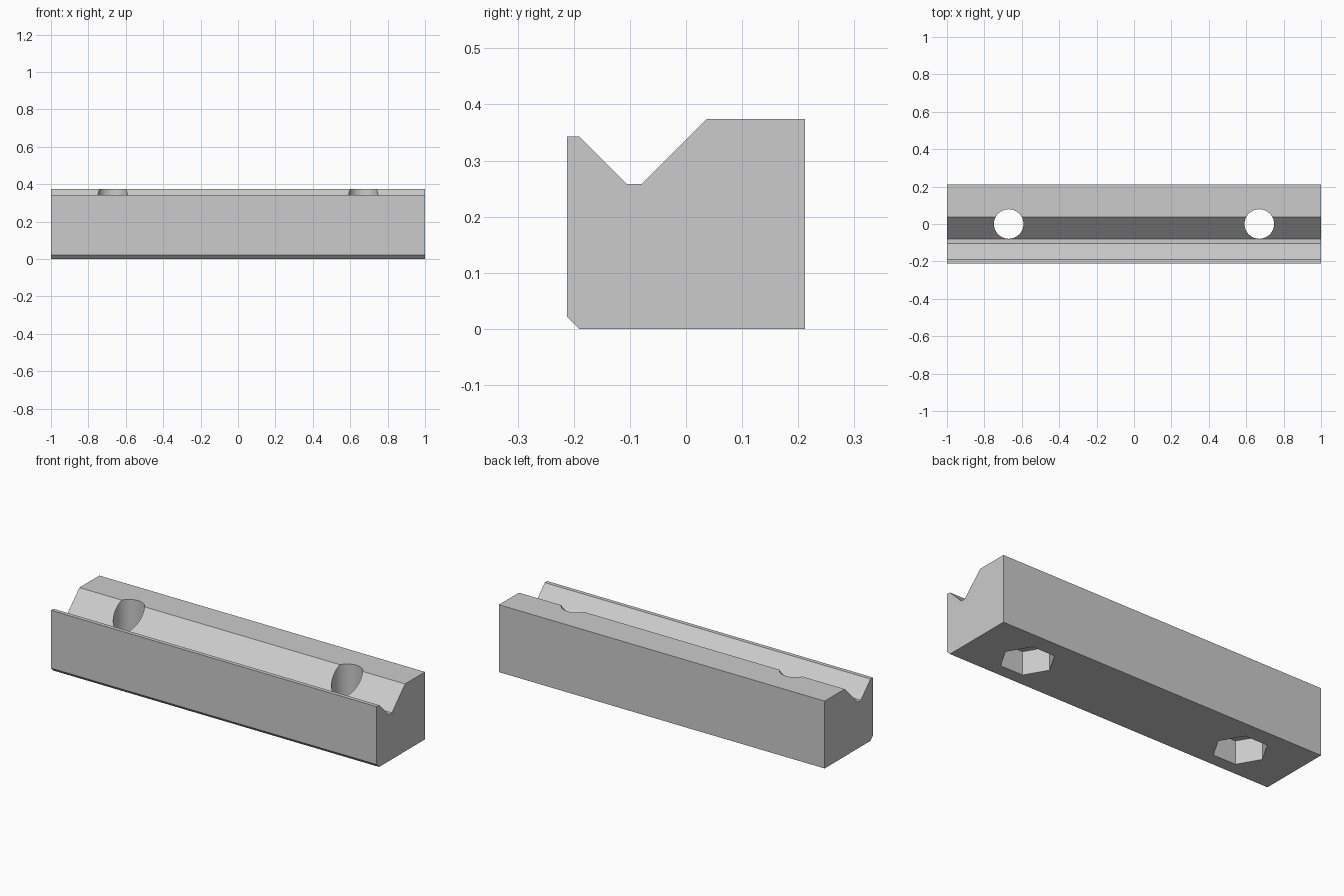
import bpy, bmesh, math

cube = bpy.data.objects.get("Cube")
if cube:
    bpy.data.objects.remove(cube, do_unlink=True)

# Single grey material
grey = bpy.data.materials.new("light_grey")
grey.use_nodes = True
colour = (0.6, 0.6, 0.6, 1)
grey.diffuse_color = colour
grey.node_tree.nodes["Principled BSDF"].inputs["Base Color"].default_value = colour


def prism(name, outline, depth):
    """Extrude a closed outline of 3D points along the vector depth."""
    bm = bmesh.new()
    base = bm.faces.new([bm.verts.new(p) for p in outline])
    side = bmesh.ops.extrude_face_region(bm, geom=[base], use_keep_orig=True)
    moved = [v for v in side["geom"] if isinstance(v, bmesh.types.BMVert)]
    bmesh.ops.translate(bm, verts=moved, vec=depth)
    bmesh.ops.recalc_face_normals(bm, faces=bm.faces)
    mesh = bpy.data.meshes.new(name)
    bm.to_mesh(mesh)
    bm.free()
    mesh.materials.append(grey)
    obj = bpy.data.objects.new(name, mesh)
    bpy.context.collection.objects.link(obj)
    return obj


def ring(x, z, radius, sides):
    turn = math.tau / sides
    return [(x + radius * math.cos(i * turn), radius * math.sin(i * turn), z)
            for i in range(sides)]


# Bar with a flat-bottomed V groove and a chamfered lower front edge
profile = [(-0.212, 0.022), (-0.19, 0), (0.212, 0), (0.212, 0.374), (0.037, 0.374),
           (-0.079, 0.258), (-0.105, 0.258), (-0.19, 0.343), (-0.212, 0.343)]
bar = prism("grooved_bar", [(-1, y, z) for y, z in profile], (2, 0, 0))

# Bolt holes through the bar, with hexagonal nut pockets underneath
cutters = []
for x in (-0.67, 0.67):
    cutters.append(prism("nut_pocket_cutter", ring(x, -0.1, 0.138, 6), (0, 0, 0.23)))
    cutters.append(prism("bolt_hole_cutter", ring(x, -0.2, 0.079, 64), (0, 0, 0.8)))

bpy.context.view_layer.objects.active = bar
bar.select_set(True)
for cutter in cutters:
    cutter.hide_render = True
    cut = bar.modifiers.new("cut", "BOOLEAN")
    cut.operation = "DIFFERENCE"
    cut.solver = "EXACT"
    cut.object = cutter
    bpy.ops.object.modifier_apply(modifier=cut.name)
    bpy.data.objects.remove(cutter, do_unlink=True)

bpy.ops.object.shade_smooth_by_angle(angle=math.radians(30))
